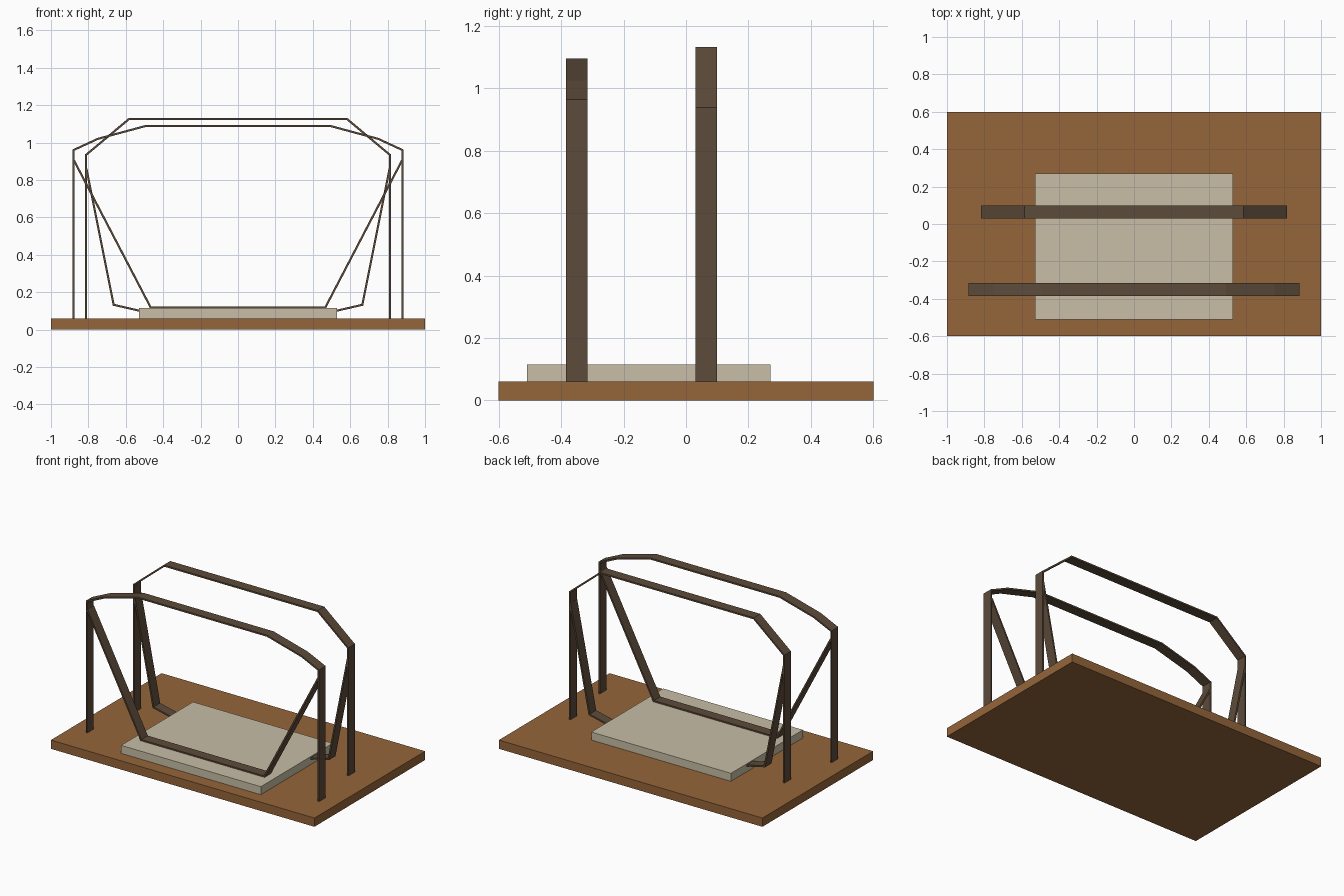
import bpy, bmesh
from mathutils import Vector

if "Cube" in bpy.data.objects:
    bpy.data.objects.remove(bpy.data.objects["Cube"])


def material(name, rgb):
    m = bpy.data.materials.new(name)
    m.diffuse_color = (*rgb, 1)
    m.use_nodes = True
    m.node_tree.nodes["Principled BSDF"].inputs["Base Color"].default_value = m.diffuse_color
    return m


WOOD = material("brown wood", (0.30, 0.13, 0.042))
PAD = material("pale stone", (0.58, 0.515, 0.38))
STRAP = material("dark bronze", (0.107, 0.07, 0.042))


def finish(name, bm, mat):
    bmesh.ops.recalc_face_normals(bm, faces=bm.faces)
    me = bpy.data.meshes.new(name)
    bm.to_mesh(me)
    bm.free()
    me.materials.append(mat)
    ob = bpy.data.objects.new(name, me)
    bpy.context.collection.objects.link(ob)


def box(name, lo, hi, mat):
    bm = bmesh.new()
    bmesh.ops.create_cube(bm, size=1)
    for v in bm.verts:
        v.co = [(a + b) / 2 + c * (b - a) for a, b, c in zip(lo, hi, v.co)]
    finish(name, bm, mat)


def ribbon(name, path, y, width=0.07, thick=0.011):
    """Flat bar following an x-z path, with mitred corners."""
    pts = [Vector(p) for p in path]
    bm = bmesh.new()
    rings = []
    for i, p in enumerate(pts):
        d0 = (p - pts[i - 1]).normalized() if i else (pts[1] - p).normalized()
        d1 = (pts[i + 1] - p).normalized() if i < len(pts) - 1 else d0
        n0, n1 = Vector((-d0.y, d0.x)), Vector((-d1.y, d1.x))
        m = (n0 + n1).normalized()
        m *= thick / 2 / m.dot(n0)
        rings.append([bm.verts.new((p.x + s * m.x, y + t * width / 2, p.y + s * m.y))
                      for s, t in ((-1, -1), (1, -1), (1, 1), (-1, 1))])
    for a, b in zip(rings, rings[1:]):
        for k in range(4):
            bm.faces.new((a[k], a[(k + 1) % 4], b[(k + 1) % 4], b[k]))
    bm.faces.new(rings[0])
    bm.faces.new(rings[-1])
    finish(name, bm, STRAP)


def mirrored(half):
    """Complete a right-hand half path across x = 0."""
    return half + [(-x, z) for x, z in reversed(half)]


# Base board and raised pad
box("base_board", (-1, -0.6, 0), (1, 0.6, 0.06), WOOD)
box("raised_pad", (-0.53, -0.51, 0.06), (0.53, 0.27, 0.115), PAD)

# Front arch with its trapezoid sling
ribbon("front_arch", mirrored([(0.88, 0.06), (0.88, 0.96), (0.75, 1.02), (0.49, 1.09)]), -0.35)
ribbon("front_sling", mirrored([(0.877, 0.905), (0.467, 0.119)]), -0.35)

# Rear arch with its sling, which runs through the pad
ribbon("rear_arch", mirrored([(0.812, 0.06), (0.812, 0.935), (0.583, 1.126)]), 0.065)
ribbon("rear_sling", mirrored([(0.81, 0.86), (0.665, 0.133), (0.53, 0.102), (0.45, 0.088)]), 0.065)
